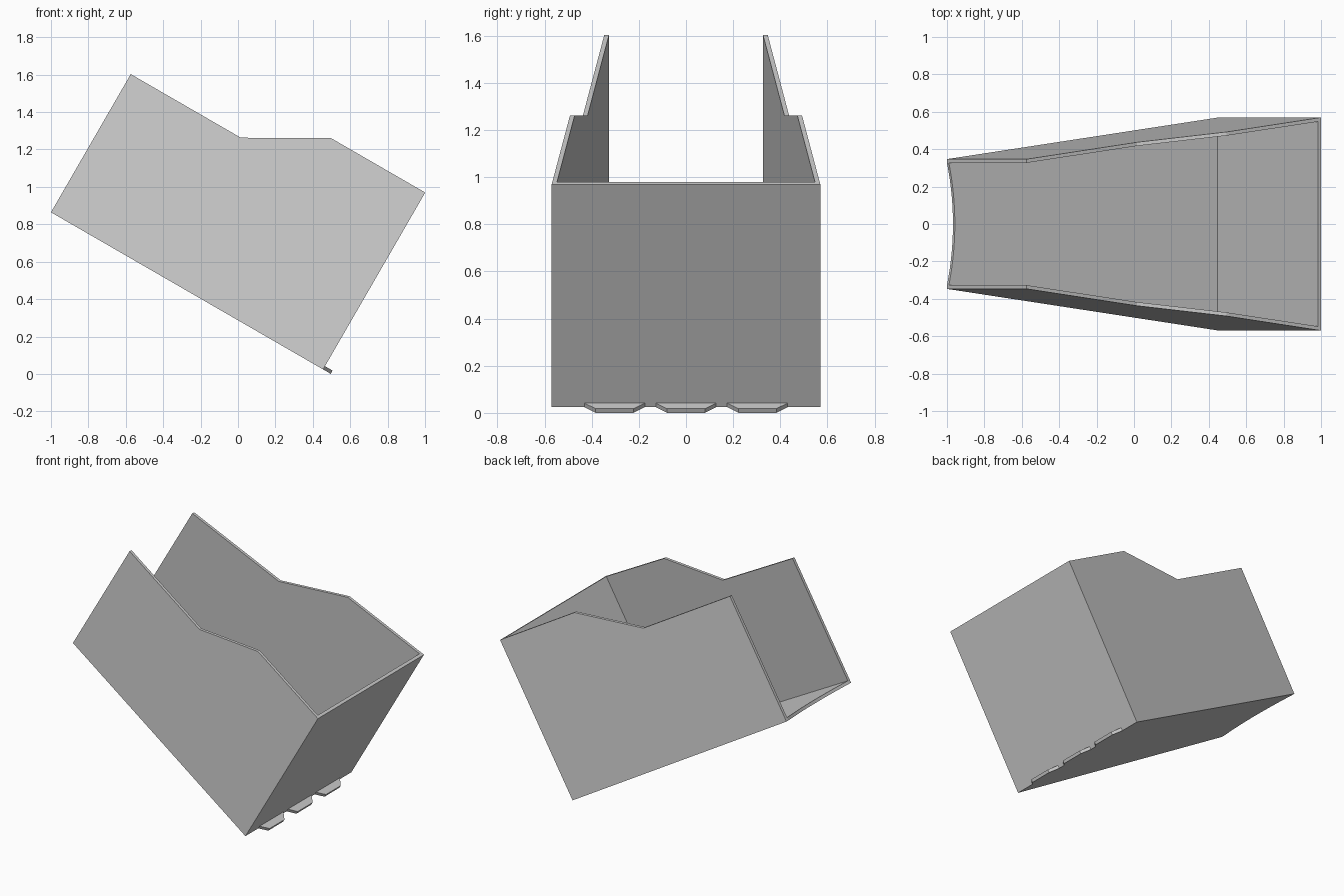
import bpy, bmesh, math
from mathutils import Matrix

cube = bpy.data.objects.get("Cube")
if cube:
    bpy.data.objects.remove(cube, do_unlink=True)

LENGTH, HEIGHT, LOW = 1.68, 1.092, 0.853
T = 0.02                      # plate thickness
TILT = Matrix.Translation((0.455, 0, 0.024)) @ Matrix.Rotation(math.radians(30), 4, 'Y')

grey = bpy.data.materials.new("plain_grey")
grey.use_nodes = True
grey.diffuse_color = (0.6, 0.6, 0.6, 1)
grey.node_tree.nodes["Principled BSDF"].inputs["Base Color"].default_value = (0.6, 0.6, 0.6, 1)


def half_width(u):
    """Outer half width of the bed, narrowing towards the open end."""
    return 0.57 + 0.223 * u / LENGTH


def plate(name, loop_a, loop_b):
    """Solid between two matching outlines, tilted into place."""
    bm = bmesh.new()
    a = [bm.verts.new(p) for p in loop_a]
    b = [bm.verts.new(p) for p in loop_b]
    bm.faces.new(a)
    bm.faces.new(b)
    for i in range(len(a)):
        j = (i + 1) % len(a)
        bm.faces.new((a[i], a[j], b[j], b[i]))
    bmesh.ops.recalc_face_normals(bm, faces=bm.faces)
    bm.transform(TILT)
    mesh = bpy.data.meshes.new(name)
    bm.to_mesh(mesh)
    bm.free()
    mesh.materials.append(grey)
    obj = bpy.data.objects.new(name, mesh)
    bpy.context.collection.objects.link(obj)
    return obj


def slab(name, outline, z0, z1):
    return plate(name, [(x, y, z0) for x, y in outline], [(x, y, z1) for x, y in outline])


# Stepped side walls
profile = [(-LENGTH, 0), (-LENGTH, LOW), (-1, LOW), (-0.584, HEIGHT), (0, HEIGHT), (0, 0)]
for side, s in (("left", 1), ("right", -1)):
    plate("side_wall_" + side,
          [(u, s * half_width(u), w) for u, w in profile],
          [(u, s * (half_width(u) - T), w) for u, w in profile])

# Floor with a shallow concave open end
inner = half_width(-LENGTH) - T
steps = 16
arc = []
for i in range(steps + 1):
    k = 2 * i / steps - 1
    arc.append((-LENGTH + 0.037 * (1 - k * k), inner * k))
wide = half_width(0) - T
slab("floor", arc + [(0, wide), (0, -wide)], 0, T)

# End wall closing the wide end
near = half_width(-T) - T
slab("end_wall", [(0, -wide), (0, wide), (-T, near), (-T, -near)], T, HEIGHT)

# Hinge tabs under the end wall
for i, c in enumerate((-0.303, 0, 0.303)):
    slab(f"hinge_tab_{i + 1}",
         [(0, c - 0.128), (0, c + 0.128), (0.047, c + 0.08), (0.047, c - 0.08)], 0, T)
